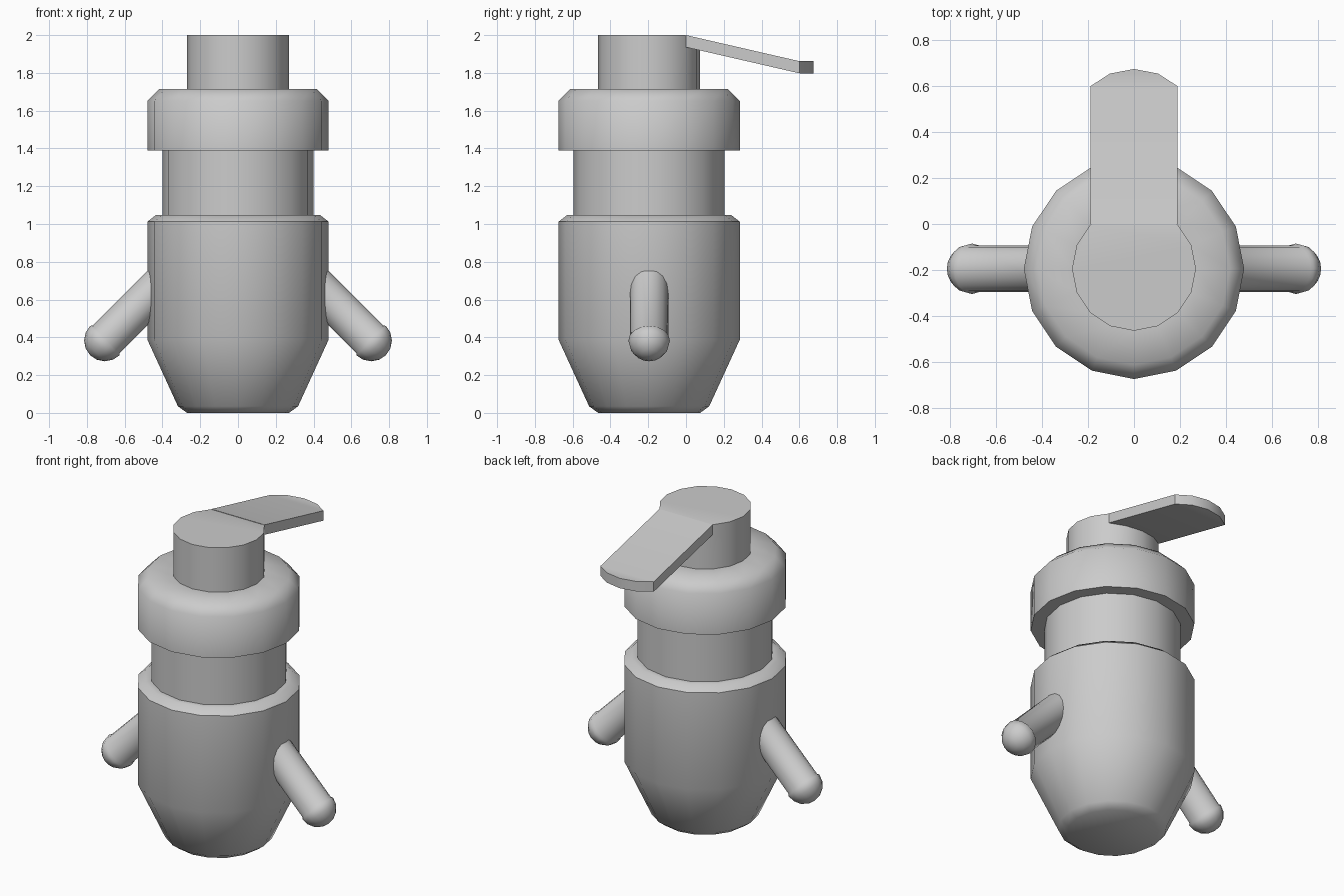
import bpy, bmesh, math
from mathutils import Matrix

if "Cube" in bpy.data.objects:
    bpy.data.objects.remove(bpy.data.objects["Cube"])

CY = -0.195   # y of the bottle axis
SIDES = 16


def finish(bm, name, angle=50):
    bmesh.ops.recalc_face_normals(bm, faces=bm.faces)
    me = bpy.data.meshes.new(name)
    bm.to_mesh(me)
    bm.free()
    ob = bpy.data.objects.new(name, me)
    bpy.context.collection.objects.link(ob)
    bpy.ops.object.select_all(action='DESELECT')
    ob.select_set(True)
    bpy.context.view_layer.objects.active = ob
    bpy.ops.object.shade_smooth_by_angle(angle=math.radians(angle))
    return ob


def lathe(profile, cap_start=False, cap_end=False):
    """Revolve (radius, height) points around z; returns bmesh and rings."""
    bm = bmesh.new()
    rings = []
    for r, z in profile:
        rings.append([bm.verts.new((r * math.cos(a), r * math.sin(a), z))
                      for a in (2 * math.pi * i / SIDES for i in range(SIDES))])
    for lo, hi in zip(rings, rings[1:]):
        for i in range(SIDES):
            j = (i + 1) % SIDES
            bm.faces.new((lo[i], lo[j], hi[j], hi[i]))
    if cap_start:
        bm.faces.new(rings[0])
    if cap_end:
        bm.faces.new(rings[-1])
    return bm, rings


def place(bm):
    bmesh.ops.translate(bm, verts=bm.verts, vec=(0, CY, 0))


# Bottle body, neck and cap collar
parts = {
    "bottle_body": [(0.27, 0), (0.318, 0.035), (0.48, 0.388), (0.48, 1.012),
                    (0.435, 1.047), (0.40, 1.047)],
    "bottle_neck": [(0.40, 1.047), (0.40, 1.388)],
    "cap_collar": [(0.40, 1.388), (0.48, 1.388), (0.48, 1.652),
                   (0.418, 1.714), (0.27, 1.714)],
}
for name, profile in parts.items():
    bm, _ = lathe(profile, cap_start=(name == "bottle_body"))
    place(bm)
    finish(bm, name)

# Pump head: the rear of its top is lowered to sit under the sloping lever
bm, rings = lathe([(0.27, 1.714), (0.27, 2.0)], cap_end=True)
top = rings[-1]
top_face = next(f for f in bm.faces if len(f.verts) == SIDES)
bmesh.utils.face_split(top_face, top[2], top[6])
for v in top[3:6]:
    v.co.z = 1.96
place(bm)
finish(bm, "pump_head", 40)

# Lever: sloping slab with a rounded tip
outline = [(-0.19, 0.0, 2.0), (0.19, 0.0, 2.0), (0.19, 0.60, 1.862),
           (0.105, 0.655, 1.862), (0, 0.675, 1.862),
           (-0.105, 0.655, 1.862), (-0.19, 0.60, 1.862)]
bm = bmesh.new()
upper = [bm.verts.new(p) for p in outline]
lower = [bm.verts.new((x, y, z - 0.064)) for x, y, z in outline]
for ring in (upper, lower):
    bm.faces.new((ring[0], ring[1], ring[2], ring[6]))
    bm.faces.new(ring[2:])
for i in range(len(outline)):
    j = (i + 1) % len(outline)
    bm.faces.new((upper[i], upper[j], lower[j], lower[i]))
finish(bm, "lever", 30)

# Side pegs with rounded ends, one on each side, angled downwards
for side, name in ((1, "right_peg"), (-1, "left_peg")):
    dome = [(0.11 * math.cos(math.radians(a)), 0.11 * math.sin(math.radians(a)))
            for a in (0, 22, 45, 68)]
    bm, rings = lathe([(0.102, -0.48), (0.102, -0.01)] + dome)
    tip = bm.verts.new((0, 0, 0.11))
    for i in range(SIDES):
        bm.faces.new((rings[-1][i], rings[-1][(i + 1) % SIDES], tip))
    bm.transform(Matrix.Translation((side * 0.705, CY, 0.383))
                 @ Matrix.Rotation(side * math.radians(135), 4, 'Y'))
    finish(bm, name)
